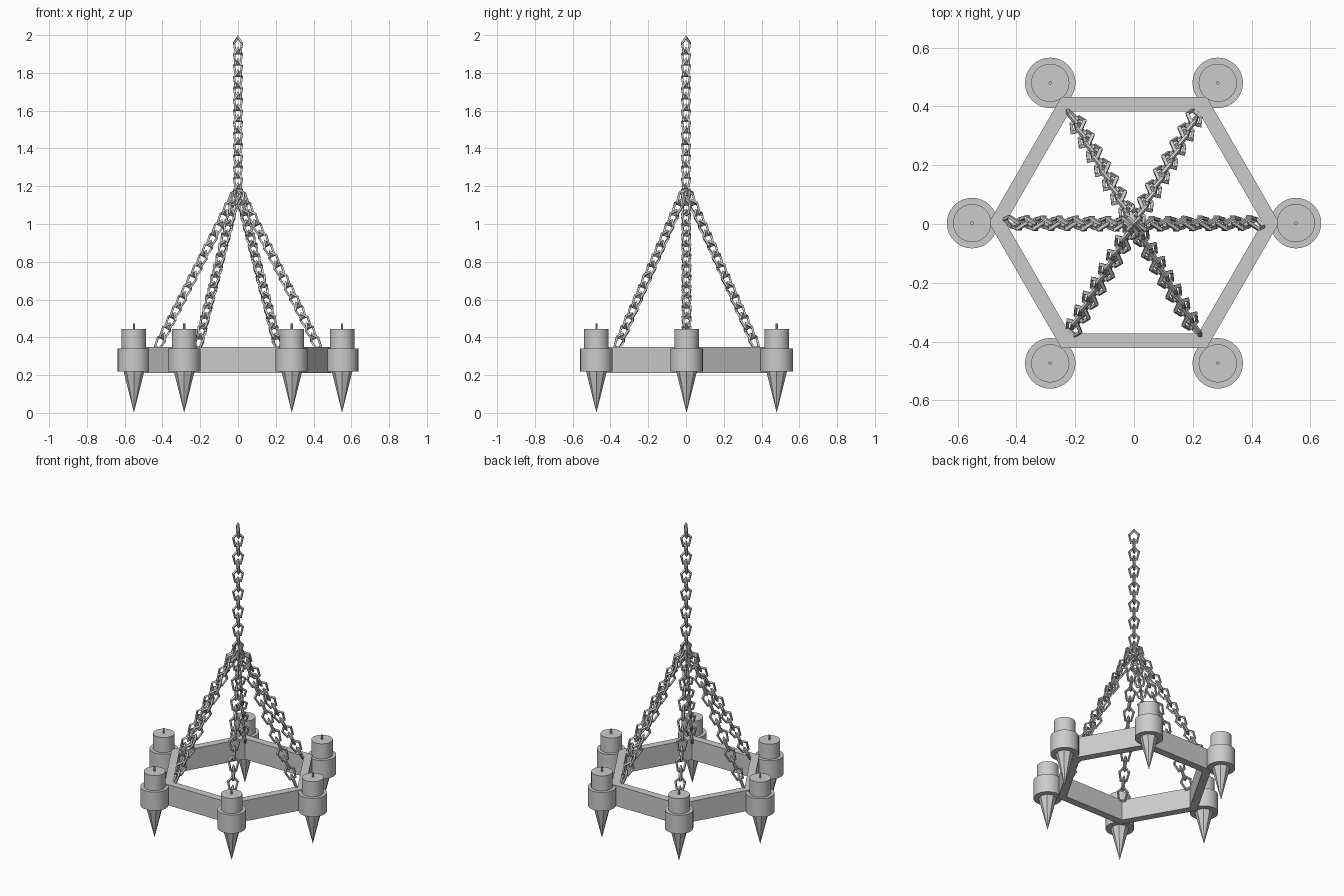
import bpy, bmesh, math
from mathutils import Vector, Matrix

if "Cube" in bpy.data.objects:
    bpy.data.objects.remove(bpy.data.objects["Cube"])


def make_object(name, bm, smooth=False):
    bmesh.ops.recalc_face_normals(bm, faces=bm.faces)
    mesh = bpy.data.meshes.new(name)
    bm.to_mesh(mesh)
    bm.free()
    obj = bpy.data.objects.new(name, mesh)
    bpy.context.collection.objects.link(obj)
    if smooth:
        bpy.ops.object.select_all(action='DESELECT')
        obj.select_set(True)
        bpy.context.view_layer.objects.active = obj
        bpy.ops.object.shade_smooth_by_angle(angle=math.radians(30))
    return obj


def cone(name, x, y, z0, z1, r0, r1, sides, smooth=True):
    bm = bmesh.new()
    bmesh.ops.create_cone(bm, cap_ends=True, segments=sides, radius1=r0, radius2=r1,
                          depth=z1 - z0, matrix=Matrix.Translation((x, y, (z0 + z1) / 2)))
    return make_object(name, bm, smooth)


def swept_loop(bm, matrix, rings):
    """Closed tube from a cyclic list of cross-sections."""
    vs = [[bm.verts.new(matrix @ Vector(p)) for p in ring] for ring in rings]
    n, m = len(vs), len(vs[0])
    for i in range(n):
        for j in range(m):
            a, b = vs[i], vs[(i + 1) % n]
            k = (j + 1) % m
            bm.faces.new((a[j], b[j], b[k], a[k]))


def link_rings(major=0.031, minor=0.008, stretch=1.45):
    """Stretched five-sided link with square section, lying in XZ, point up."""
    rings = []
    for i in range(5):
        a = math.pi / 2 + i * math.tau / 5
        ring = []
        for j in range(4):
            b = j * math.tau / 4
            r = major + minor * math.cos(b)
            ring.append((r * math.cos(a), minor * math.sin(b), r * math.sin(a) * stretch))
        rings.append(ring)
    return rings


def chain(name, top, bottom, pitch=0.061):
    top, bottom = Vector(top), Vector(bottom)
    up = (top - bottom).normalized()
    rot = Vector((0, 0, 1)).rotation_difference(up).to_matrix().to_4x4()
    length = (top - bottom).length
    tip, tail = 0.0565, 0.046
    count = round((length - tip - tail) / pitch) + 1
    step = (length - tip - tail) / (count - 1)
    bm = bmesh.new()
    for i in range(count):
        # alternate links turn a quarter, starting on the diagonal
        twist = Matrix.Rotation(math.radians(-45 + 90 * (i % 2)), 4, 'Z')
        pos = Matrix.Translation(top - up * (tip + i * step))
        swept_loop(bm, pos @ rot @ twist, link_rings())
    return make_object(name, bm)


# hexagonal frame
bm = bmesh.new()
section = [(0.494, 0.212), (0.494, 0.35), (0.437, 0.35), (0.437, 0.212)]
swept_loop(bm, Matrix.Translation((0, 0.005, 0)),
           [[(r * math.cos(a), r * math.sin(a), z) for r, z in section]
            for a in (i * math.tau / 6 for i in range(6))])
make_object("hexagon_frame", bm)

# candle holders, candles, wicks, spikes and side chains at each corner
for i in range(6):
    a = i * math.tau / 6
    c, s = math.cos(a), math.sin(a)
    x, y = 0.551 * c, 0.551 * s + 0.003
    if i % 3:
        x = math.copysign(0.285, c)
    cone(f"candle_cup_{i}", x, y, 0.218, 0.342, 0.086, 0.086, 32)
    cone(f"candle_{i}", x, y, 0.33, 0.443, 0.065, 0.065, 32)
    cone(f"wick_{i}", x, y, 0.44, 0.474, 0.006, 0.006, 8)
    cone(f"spike_{i}", x, y, 0.0, 0.22, 0.0, 0.055, 8, False)
    chain(f"side_chain_{i}", (0, 0, 1.19), (0.433 * c, 0.433 * s + 0.004, 0.335))

# main hanging chain
chain("main_chain", (0, 0, 2.0), (0, 0, 1.12))
